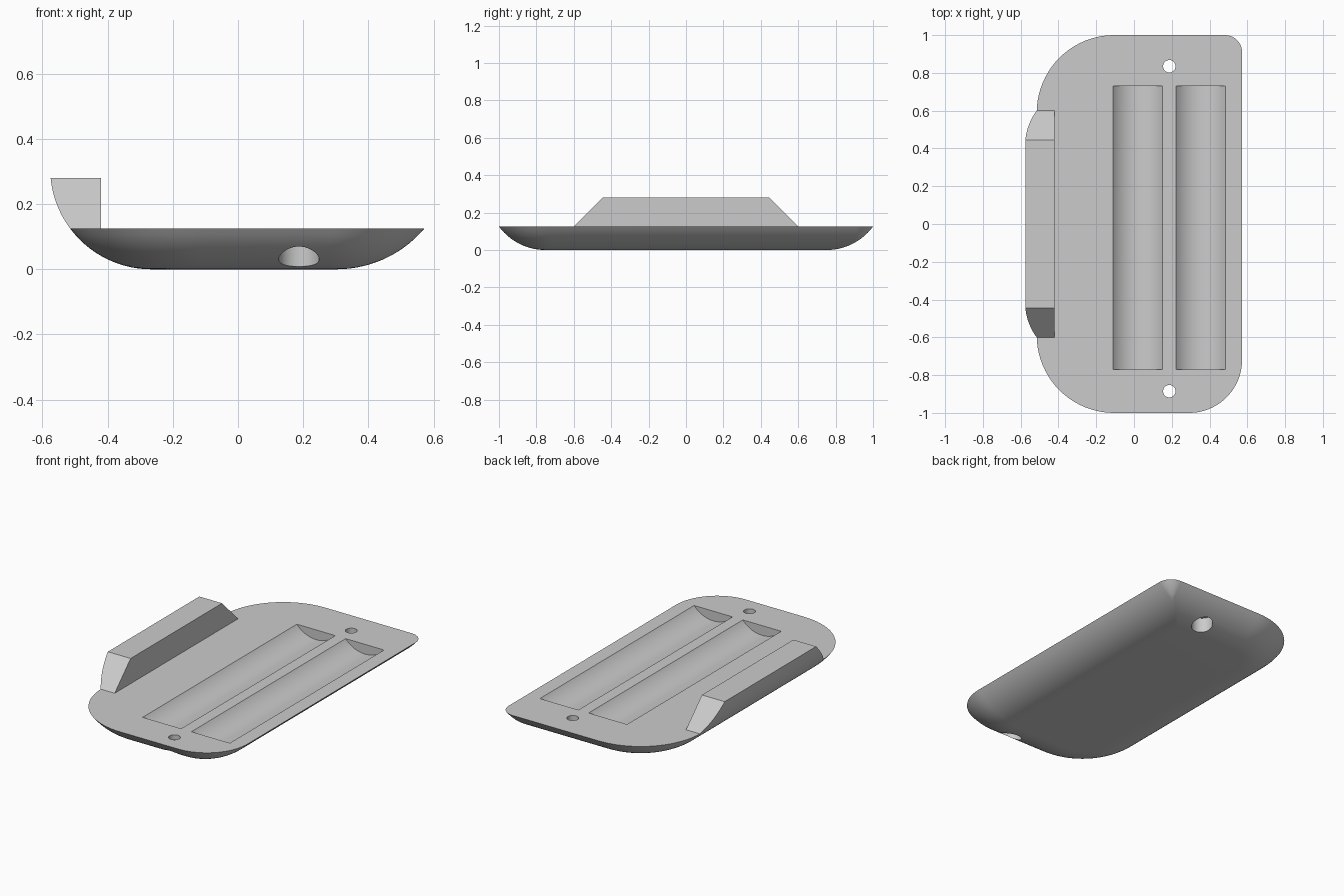
import bpy, bmesh, math

if "Cube" in bpy.data.objects:
    bpy.data.objects.remove(bpy.data.objects["Cube"])

H = 0.125          # tray thickness
R = 0.31           # radius of the rounded underside
grey = bpy.data.materials.new("plain grey")
grey.diffuse_color = (0.6, 0.6, 0.6, 1)
grey.use_nodes = True
grey.node_tree.nodes["Principled BSDF"].inputs["Base Color"].default_value = grey.diffuse_color


def make(name, bm):
    bmesh.ops.recalc_face_normals(bm, faces=bm.faces)
    me = bpy.data.meshes.new(name)
    bm.to_mesh(me)
    bm.free()
    ob = bpy.data.objects.new(name, me)
    bpy.context.collection.objects.link(ob)
    me.materials.append(grey)
    return ob


def loft(name, loops):
    """Skin a stack of equal-length closed loops and cap both ends."""
    bm = bmesh.new()
    rings = [[bm.verts.new(p) for p in loop] for loop in loops]
    n = len(rings[0])
    for a, b in zip(rings, rings[1:]):
        for i in range(n):
            j = (i + 1) % n
            bm.faces.new((a[i], a[j], b[j], b[i]))
    bm.faces.new(rings[0][::-1])
    bm.faces.new(rings[-1])
    return make(name, bm)


def inset(z, width):
    """Distance the underside has curved in at height z."""
    r = (width * width + H * H) / (2 * H)
    return width - math.sqrt(r * r - (r - z) ** 2)


def outline(z, seg=20):
    """Rounded outline of the tray at height z, with its own radius per corner."""
    dl, dr, dy = inset(z, 0.249), inset(z, 0.27), inset(z, 0.249)
    x0, x1, y1 = -0.515 + dl, 0.572 - dr, 1 - dy
    corners = [(x1, y1, -1, -1, 0.09), (x0, y1, 1, -1, 0.41),
               (x0, -y1, 1, 1, 0.41), (x1, -y1, -1, 1, 0.28)]
    pts = []
    for k, (cx, cy, sx, sy, rad) in enumerate(corners):
        r = max(rad - dy, 0.012)
        for i in range(seg + 1):
            a = math.pi / 2 * (k + i / seg)
            pts.append((cx + sx * r + r * math.cos(a),
                        cy + sy * r + r * math.sin(a), z))
    return pts


def cylinder(name, r, a, b, seg=64):
    """Cylinder from a to b along y or z."""
    loops = []
    for p in (a, b):
        loop = []
        for i in range(seg):
            t = 2 * math.pi * i / seg
            u, v = r * math.cos(t), r * math.sin(t)
            along_y = a[1] != b[1]
            loop.append((p[0] + u, p[1] + (0 if along_y else v), p[2] + (v if along_y else 0)))
        loops.append(loop)
    return loft(name, loops)


# Tray with rounded underside
steps = 14
tray = loft("tray", [outline(H * (k / steps) ** 2) for k in range(steps + 1)])

# Two long troughs, two screw holes with wide recesses underneath
cutters = []
depth, half = 0.06, 0.131
tr = (half * half + depth * depth) / (2 * depth)
for x in (0.021, 0.353):
    zc = H - depth + tr
    cutters.append(cylinder("trough_cutter", tr, (x, -0.77, zc), (x, 0.73, zc), 96))
for y in (0.835, -0.885):
    cutters.append(cylinder("hole_cutter", 0.033, (0.187, y, -0.1), (0.187, y, 0.3), 32))
    cutters.append(cylinder("recess_cutter", 0.062, (0.187, y, -0.1), (0.187, y, 0.095), 48))
for c in cutters:
    m = tray.modifiers.new("cut", 'BOOLEAN')
    m.operation, m.solver, m.object = 'DIFFERENCE', 'EXACT', c
bpy.context.view_layer.update()
cut = bpy.data.meshes.new_from_object(tray.evaluated_get(bpy.context.evaluated_depsgraph_get()))
tray.modifiers.clear()
tray.data = cut
for c in cutters:
    bpy.data.objects.remove(c)

# Raised side lip: outer face continues the underside curve, ends slope at 45 degrees
profile = [(-0.42, H), (-0.42, 0.28)]
for i in range(13):
    z = 0.28 - (0.28 - H) * i / 12
    profile.append((-0.2665 - math.sqrt(R * R - (R - z) ** 2), z))
lip = loft("side_lip", [[(x, s * (0.6 - (z - H)), z) for x, z in profile] for s in (-1, 1)])

for ob in (tray, lip):
    bpy.ops.object.select_all(action='DESELECT')
    ob.select_set(True)
    bpy.context.view_layer.objects.active = ob
    bpy.ops.object.shade_smooth_by_angle(angle=math.radians(30))
